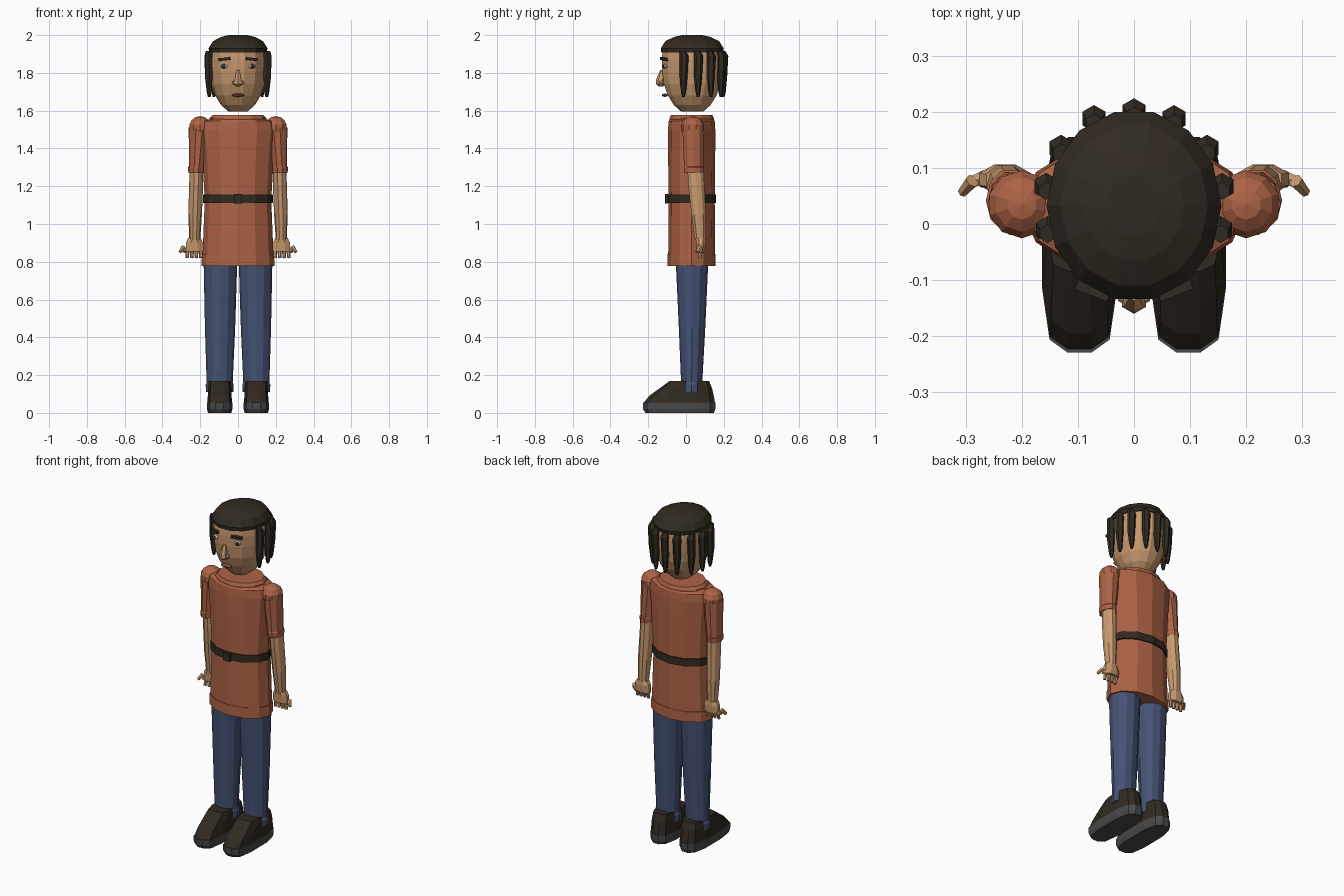
import bpy, bmesh, math
from mathutils import Vector

if "Cube" in bpy.data.objects:
    bpy.data.objects.remove(bpy.data.objects["Cube"])


def material(name, r, g, b):
    m = bpy.data.materials.new(name)
    m.use_nodes = True
    m.diffuse_color = (r, g, b, 1)
    bsdf = next(n for n in m.node_tree.nodes if n.type == 'BSDF_PRINCIPLED')
    bsdf.inputs["Base Color"].default_value = (r, g, b, 1)
    bsdf.inputs["Roughness"].default_value = 0.8
    return m


SKIN = material("skin", 0.58, 0.32, 0.16)
SHIRT = material("rust_cloth", 0.42, 0.125, 0.06)
DENIM = material("blue_denim", 0.06, 0.085, 0.175)
DARK = material("dark_brown", 0.03, 0.023, 0.015)
SOLE = material("sole_grey", 0.065, 0.065, 0.065)
LIPS = material("lip_red", 0.32, 0.1, 0.07)
WHITE = material("eye_white", 0.75, 0.72, 0.68)


def finish(bm, name, mat):
    bmesh.ops.recalc_face_normals(bm, faces=bm.faces)
    mesh = bpy.data.meshes.new(name)
    bm.to_mesh(mesh)
    bm.free()
    mesh.materials.append(mat)
    ob = bpy.data.objects.new(name, mesh)
    bpy.context.collection.objects.link(ob)
    return ob


def skin_rings(name, rings, mat):
    """Join a list of equal point rings into a closed body."""
    bm = bmesh.new()
    loops = [[bm.verts.new(p) for p in ring] for ring in rings]
    for a, b in zip(loops, loops[1:]):
        for i in range(len(a)):
            j = (i + 1) % len(a)
            bm.faces.new((a[i], a[j], b[j], b[i]))
    bm.faces.new(loops[0])
    bm.faces.new(loops[-1])
    return finish(bm, name, mat)


def loft(name, rings, mat, n=12, phase=0.0):
    """Each ring is (cx, cy, z, rx, ry)."""
    angles = [math.tau * (i + phase) / n for i in range(n)]
    return skin_rings(name, [[(x + rx * math.cos(a), y + ry * math.sin(a), z)
                              for a in angles] for x, y, z, rx, ry in rings], mat)


def ball(name, loc, size, mat, u=10, v=6):
    bm = bmesh.new()
    bmesh.ops.create_uvsphere(bm, u_segments=u, v_segments=v, radius=1)
    for vert in bm.verts:
        vert.co = Vector(c * s for c, s in zip(vert.co, size)) + Vector(loc)
    return finish(bm, name, mat)


def stick(name, start, end, r1, r2, mat, n=6):
    """Tapered rod between two points."""
    a, b = Vector(start), Vector(end)
    bm = bmesh.new()
    bmesh.ops.create_cone(bm, cap_ends=True, segments=n, radius1=r1, radius2=r2,
                          depth=(b - a).length)
    ob = finish(bm, name, mat)
    ob.location = (a + b) / 2
    ob.rotation_mode = 'QUATERNION'
    ob.rotation_quaternion = (b - a).to_track_quat('Z', 'Y')
    return ob


def box(name, loc, size, mat, tilt=(0, 0, 0)):
    bm = bmesh.new()
    bmesh.ops.create_cube(bm, size=1)
    for vert in bm.verts:
        vert.co = Vector(c * s for c, s in zip(vert.co, size))
    ob = finish(bm, name, mat)
    ob.location = loc
    ob.rotation_euler = tilt
    return ob


def centred(profile, cy=0.033):
    return [(0, cy, z, rx, ry) for z, rx, ry in profile]


# Head and close cap of hair
loft("head", centred([(1.595, .05, .06), (1.63, .09, .1), (1.68, .12, .132),
                      (1.74, .14, .154), (1.81, .148, .163), (1.87, .15, .165),
                      (1.93, .145, .16)]), SKIN, 14, .0)
loft("hair_cap", centred([(1.908, .152, .168), (1.93, .156, .171), (1.968, .132, .146),
                          (1.99, .09, .1), (2.0, .05, .055)]), DARK, 14, 0)

# Hanging locks round the back and sides
def lock(x, y):
    top, low = Vector((x * .95, y, 0)), Vector((x * .95, y - .003, 0))
    loft("hair_lock", [(top.x, top.y - .008, 1.915, .016, .016),
                       (top.x, top.y, 1.89, .024, .024),
                       (low.x, low.y, 1.78, .021, .021),
                       (low.x * .98, low.y, 1.695, .013, .013),
                       (low.x * .98, low.y, 1.672, .007, .007)], DARK, 6, .5)

lock(0, .2)
for s in (-1, 1):
    for x, y in ((.075, .188), (.137, .135), (.165, .067), (.162, -.01)):
        lock(s * x, y)

# Face
loft("nose", [(0, -.132, 1.728, .012, .012), (0, -.135, 1.742, .025, .025),
              (0, -.135, 1.765, .02, .023), (0, -.125, 1.815, .009, .012)], SKIN, 6, .5)
ball("lips", (0, -.112, 1.682), (.036, .016, .009), LIPS)
for s in (-1, 1):
    ball("eye", (s * .073, -.108, 1.835), (.022, .013, .012), WHITE)
    ball("pupil", (s * .077, -.117, 1.835), (.012, .008, .011), DARK)
    box("eyebrow", (s * .072, -.117, 1.873), (.062, .022, .014), DARK,
        (0, s * .1, s * .38))
    ball("nostril", (s * .02, -.128, 1.748), (.012, .014, .011), SKIN, 8, 5)

# Tunic, hem, belt and buckle
loft("tunic", centred([(.78, .188, .124), (.85, .187, .124), (1.13, .176, .122),
                       (1.4, .192, .125), (1.5, .202, .125), (1.545, .194, .122),
                       (1.556, .145, .115)], .03), SHIRT)
loft("tunic_hem", centred([(.778, .193, .127), (.84, .191, .127)], .03), SHIRT)
loft("collar", centred([(1.53, .15, .117), (1.56, .15, .117), (1.577, .135, .11)], .03), SHIRT)
loft("belt", centred([(1.112, .184, .13), (1.156, .184, .13)], .03), DARK)
box("buckle", (0, -.103, 1.134), (.044, .018, .05), DARK)

# Closed outline of a foot, toe towards -y
def sole_ring(cx, z, half, toe, heel):
    span = heel - toe
    side = [(.32, 0), (.8, .06), (1, .3), (1, .72), (.75, .93), (.3, 1)]
    right = [(cx + half * w, toe + span * t, z) for w, t in side]
    return right + [(2 * cx - x, y, zz) for x, y, zz in reversed(right)]

for s in (-1, 1):
    # Sleeve and arm
    ball("shoulder", (s * .2, .035, 1.513), (.062, .062, .058), SHIRT, 10, 7)
    loft("sleeve", [(s * .222, .042, 1.27, .041, .055), (s * .221, .042, 1.3, .043, .057),
                    (s * .219, .041, 1.305, .041, .054),
                    (s * .205, .036, 1.51, .056, .058)], SHIRT, 10)
    loft("arm", [(s * .229, .076, .915, .029, .03), (s * .227, .067, 1.05, .036, .04),
                 (s * .222, .055, 1.2, .037, .045), (s * .22, .05, 1.3, .035, .045)], SKIN, 10)

    # Hand, fingers and thumb
    loft("palm", [(s * .23, .08, .855, .05, .024), (s * .23, .08, .9, .05, .028),
                  (s * .23, .078, .925, .036, .028)], SKIN, 8, .5)
    for i in range(4):
        x = s * (.195 + i * .024)
        stick("finger", (x, .08, .865), (x + s * .003, .073, .82), .0115, .009, SKIN)
    stick("thumb_base", (s * .265, .085, .855), (s * .288, .075, .862), .013, .012, SKIN)
    stick("thumb_tip", (s * .288, .077, .878), (s * .306, .056, .852), .013, .009, SKIN)

    # Trouser leg
    loft("trouser_leg", [(s * .097, .03, .11, .073, .058), (s * .097, .03, .15, .074, .058),
                         (s * .097, .03, .16, .069, .056), (s * .095, .032, .45, .08, .07),
                         (s * .093, .032, .8, .089, .086)], DENIM)

    # Shoe
    cx = s * .097
    skin_rings("shoe_sole", [sole_ring(cx, 0, .062, -.215, .148),
                             sole_ring(cx, .02, .067, -.228, .155),
                             sole_ring(cx, .055, .067, -.229, .155)], SOLE)
    skin_rings("shoe_upper", [sole_ring(cx, .05, .066, -.227, .154),
                              sole_ring(cx, .09, .063, -.195, .147),
                              sole_ring(cx, .13, .062, -.14, .138),
                              sole_ring(cx, .17, .058, -.085, .122)], DARK)
